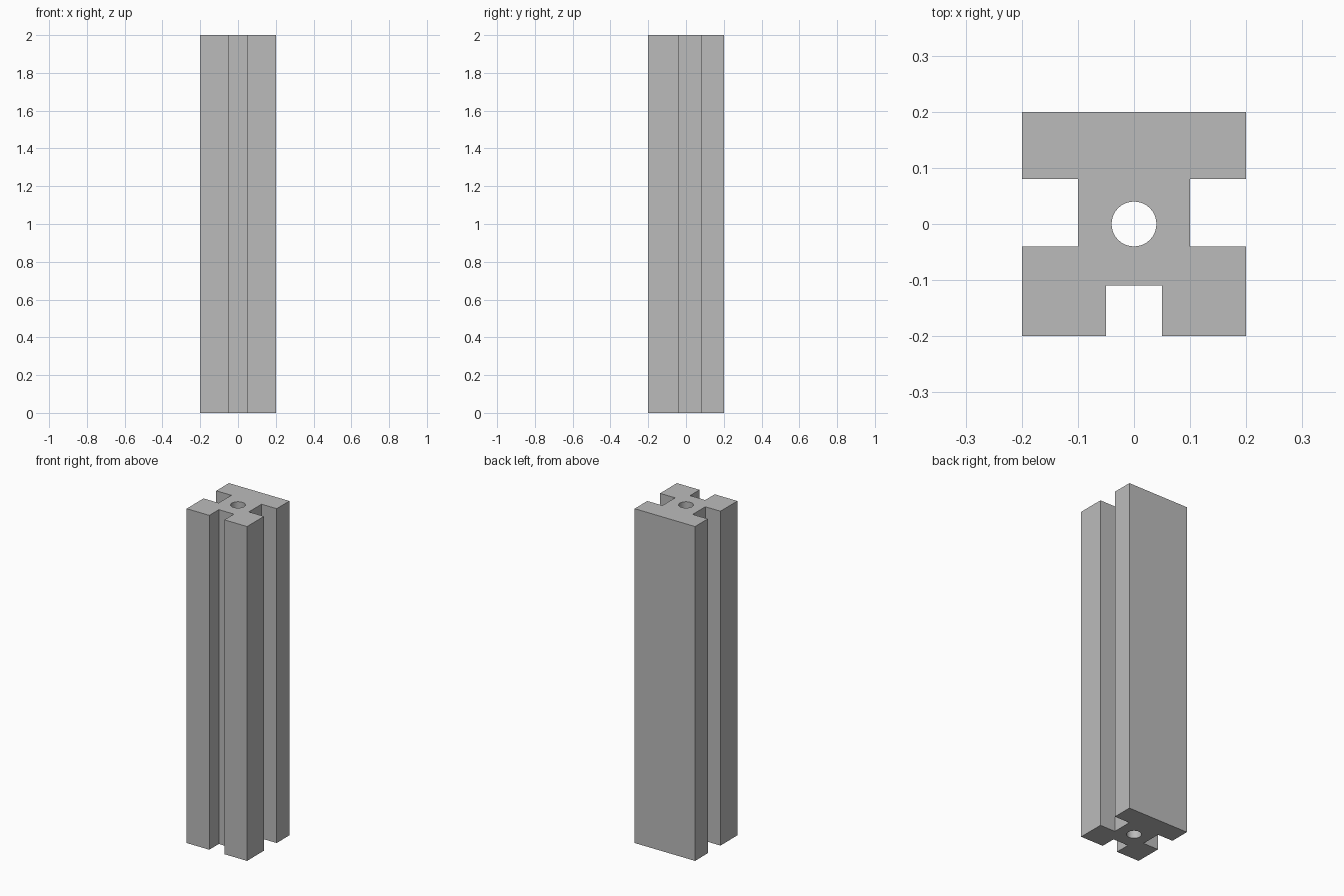
import bpy, bmesh, math
from mathutils import Vector

cube = bpy.data.objects.get("Cube")
if cube:
    bpy.data.objects.remove(cube, do_unlink=True)

HEIGHT = 2.0
BORE_RADIUS = 0.04
BORE_SIDES = 32

# Plain grey material
grey = bpy.data.materials.new("plain_grey")
grey.use_nodes = True
colour = (0.5, 0.5, 0.5, 1.0)
grey.diffuse_color = colour
grey.node_tree.nodes["Principled BSDF"].inputs["Base Color"].default_value = colour

# Right half of the slotted section, from the front slot round to the back
half = [(0.05, -0.11), (0.05, -0.2), (0.2, -0.2), (0.2, -0.04),
        (0.1, -0.04), (0.1, 0.08), (0.2, 0.08), (0.2, 0.2)]
outline = half + [(-x, y) for x, y in reversed(half)]

# Round bore through the middle
step = math.tau / BORE_SIDES
bore = [(BORE_RADIUS * math.cos(i * step), BORE_RADIUS * math.sin(i * step))
        for i in range(BORE_SIDES)]


def add_loop(bm, points):
    verts = [bm.verts.new((x, y, 0)) for x, y in points]
    return [bm.edges.new((v, verts[(i + 1) % len(verts)])) for i, v in enumerate(verts)]


# Fill the section between outline and bore, then extrude it upward
bm = bmesh.new()
edges = add_loop(bm, outline) + add_loop(bm, bore)
bmesh.ops.triangle_fill(bm, edges=edges, use_beauty=True, normal=Vector((0, 0, 1)))
extruded = bmesh.ops.extrude_face_region(bm, geom=bm.faces[:], use_keep_orig=True)
top_verts = [g for g in extruded["geom"] if isinstance(g, bmesh.types.BMVert)]
bmesh.ops.translate(bm, verts=top_verts, vec=(0, 0, HEIGHT))
bmesh.ops.recalc_face_normals(bm, faces=bm.faces[:])

mesh = bpy.data.meshes.new("slotted_post")
bm.to_mesh(mesh)
bm.free()
mesh.materials.append(grey)
post = bpy.data.objects.new("slotted_post", mesh)
bpy.context.collection.objects.link(post)

# Smooth the bore wall, keep the square edges sharp
bpy.ops.object.select_all(action="DESELECT")
post.select_set(True)
bpy.context.view_layer.objects.active = post
bpy.ops.object.shade_smooth_by_angle(angle=math.radians(30))
